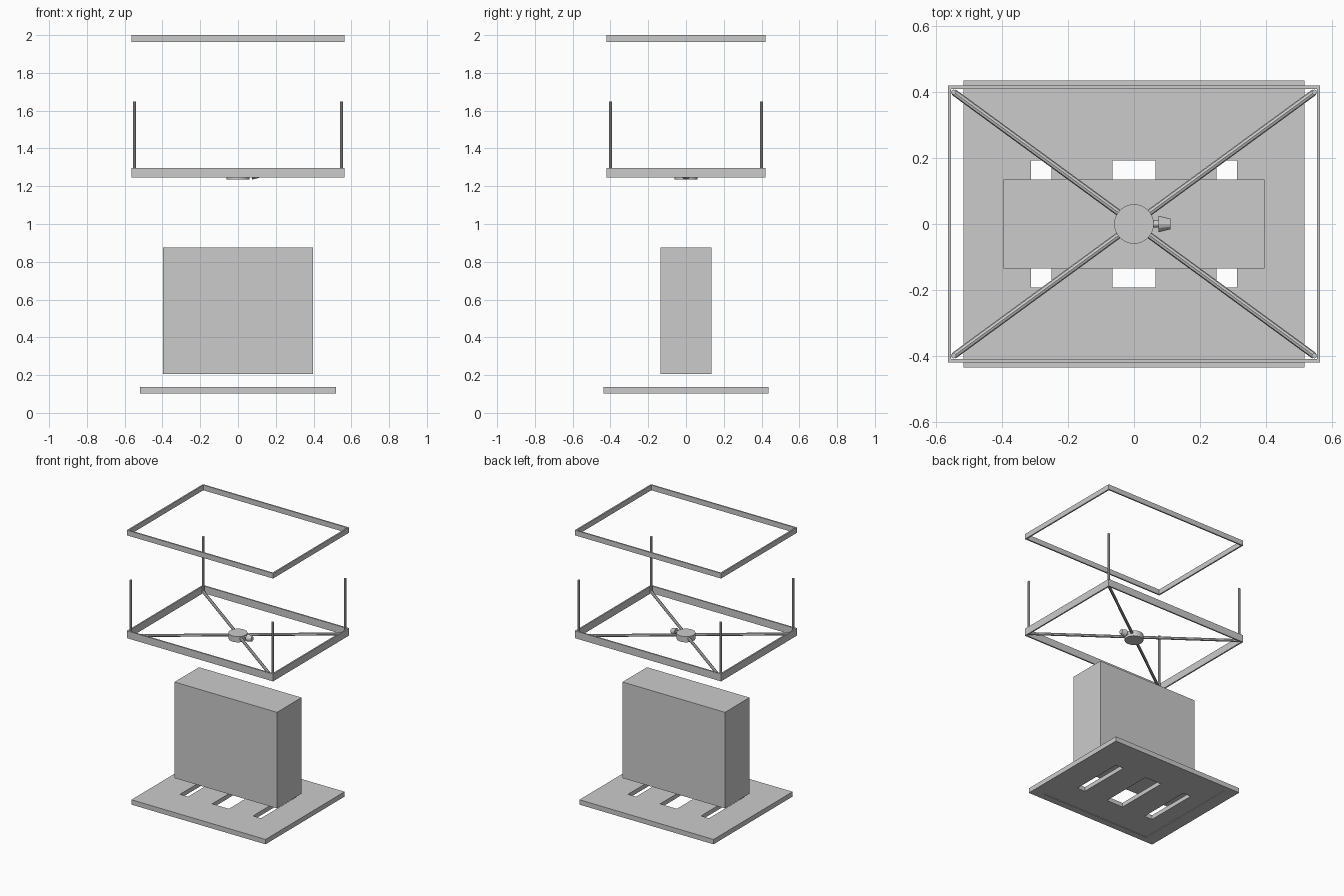
import bpy, bmesh
from mathutils import Vector

if "Cube" in bpy.data.objects:
    bpy.data.objects.remove(bpy.data.objects["Cube"])


def finish(name, bm):
    bmesh.ops.recalc_face_normals(bm, faces=bm.faces)
    mesh = bpy.data.meshes.new(name)
    bm.to_mesh(mesh)
    bm.free()
    ob = bpy.data.objects.new(name, mesh)
    bpy.context.collection.objects.link(ob)
    return ob


def box(name, hx, hy, z0, z1):
    bm = bmesh.new()
    bmesh.ops.create_cube(bm, size=1)
    for v in bm.verts:
        v.co = (v.co.x * 2 * hx, v.co.y * 2 * hy, (z0 + z1) / 2 + v.co.z * (z1 - z0))
    return finish(name, bm)


def frame(name, hx, hy, tx, ty, z0, z1):
    """Mitred rectangular ring with wall widths tx and ty."""
    bm = bmesh.new()
    loops = []
    for dx, dy, z in ((0, 0, z0), (0, 0, z1), (tx, ty, z1), (tx, ty, z0)):
        loops.append([bm.verts.new((sx * (hx - dx), sy * (hy - dy), z))
                      for sx, sy in ((-1, -1), (1, -1), (1, 1), (-1, 1))])
    for i in range(4):
        a, b = loops[i], loops[(i + 1) % 4]
        for j in range(4):
            k = (j + 1) % 4
            bm.faces.new((a[j], a[k], b[k], b[j]))
    return finish(name, bm)


def rod(name, p, q, r1, r2=None, sides=8):
    """Cylinder or cone between two points."""
    p, q = Vector(p), Vector(q)
    bm = bmesh.new()
    bmesh.ops.create_cone(bm, cap_ends=True, segments=sides, radius1=r1,
                          radius2=r1 if r2 is None else r2, depth=(q - p).length)
    ob = finish(name, bm)
    ob.location = (p + q) / 2
    ob.rotation_euler = (q - p).to_track_quat('Z', 'Y').to_euler()
    return ob


def smooth(ob):
    bpy.ops.object.select_all(action='DESELECT')
    ob.select_set(True)
    bpy.context.view_layer.objects.active = ob
    bpy.ops.object.shade_smooth_by_angle()


# Base plate with three through slots
xs = (-.518, -.313, -.251, -.065, .065, .251, .313, .518)
ys = (-.436, -.193, .193, .436)
bm = bmesh.new()
grid = [[bm.verts.new((x, y, .106)) for y in ys] for x in xs]
for i in range(len(xs) - 1):
    for j in range(len(ys) - 1):
        if j == 1 and i in (1, 3, 5):
            continue
        bm.faces.new((grid[i][j], grid[i + 1][j], grid[i + 1][j + 1], grid[i][j + 1]))
top = bmesh.ops.extrude_face_region(bm, geom=bm.faces[:], use_keep_orig=True)
for v in top['geom']:
    if isinstance(v, bmesh.types.BMVert):
        v.co.z = .136
finish('base_plate', bm)

# Shallow rim under the plate
frame('base_rim', .518, .436, .088, .048, .102, .106)

# Central block
box('body_block', .396, .135, .205, .876)

# Thin-walled rectangular frames
frame('middle_frame', .565, .42, .01, .01, 1.246, 1.297)
frame('top_frame', .565, .42, .01, .01, 1.964, 2.0)

# Diagonal spokes and corner uprights
Z = 1.26
for sx in (-1, 1):
    for sy in (-1, 1):
        c = (sx * .547, sy * .4)
        rod('spoke', (sx * .045, sy * .033, Z), (*c, Z), .01)
        rod('corner_upright', (*c, Z - .005), (*c, 1.648), .008)

# Hub with side knob
smooth(rod('hub', (0, 0, 1.235), (0, 0, 1.275), .06, sides=32))
rod('knob_stem', (.05, 0, Z), (.08, 0, Z), .01, sides=12)
rod('knob', (.075, 0, Z), (.11, 0, Z), .025, .016, sides=12)
